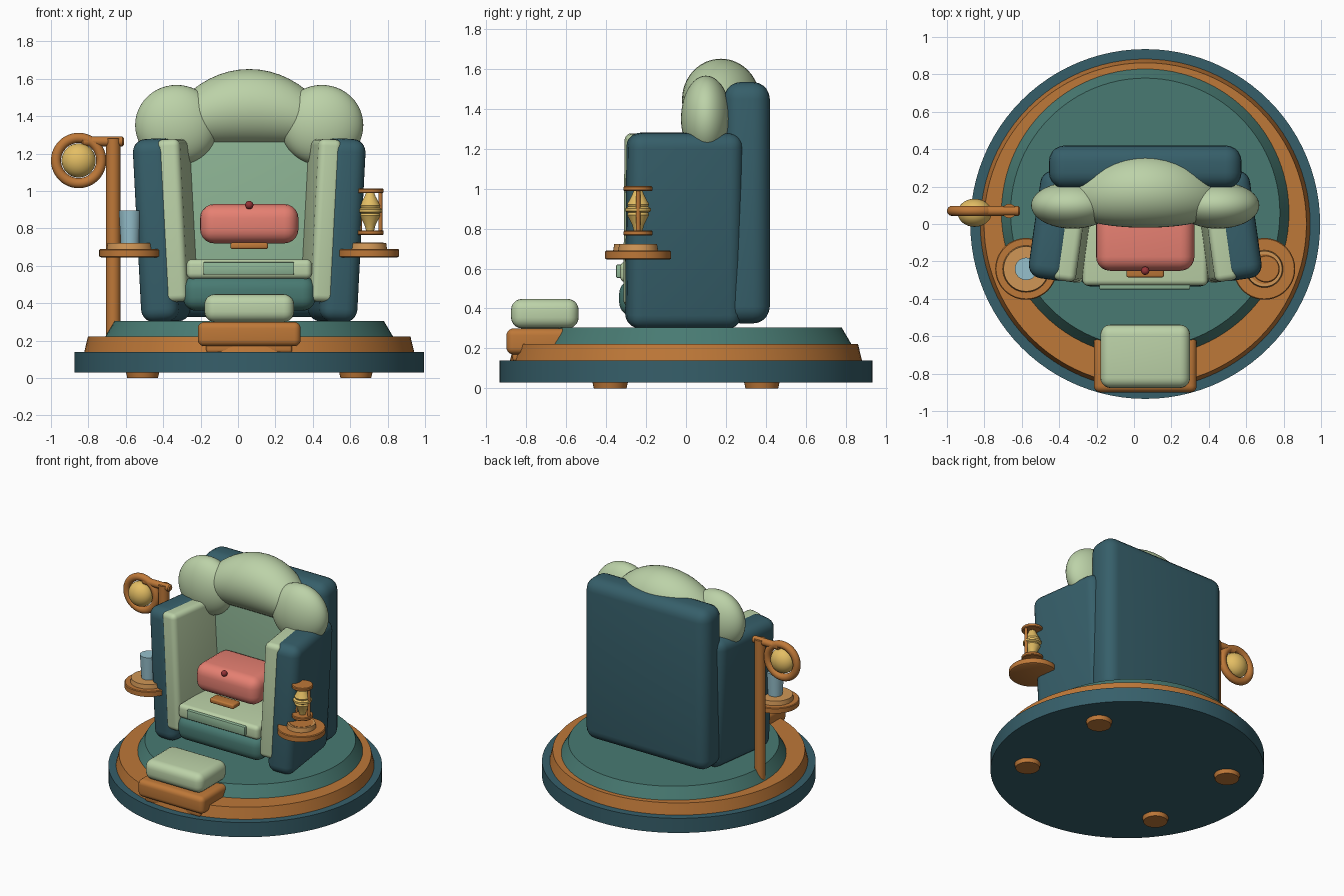
import bpy, bmesh, math
from mathutils import Matrix, Vector, Euler

if "Cube" in bpy.data.objects:
    bpy.data.objects.remove(bpy.data.objects["Cube"])

CX = 0.06  # mirror line of the chair


def mat(name, r, g, b):
    m = bpy.data.materials.new(name)
    lin = [((c / 255 + 0.055) / 1.055) ** 2.4 for c in (r, g, b)]
    m.diffuse_color = (*lin, 1)
    m.use_nodes = True
    m.node_tree.nodes["Principled BSDF"].inputs["Base Color"].default_value = m.diffuse_color
    return m


NAVY = mat("dark_teal", 54, 95, 106)
TEAL = mat("teal", 72, 122, 114)
WOOD = mat("wood", 190, 120, 56)
TAN = mat("light_wood", 208, 150, 86)
PALE = mat("pale_green", 188, 210, 168)
SAGE = mat("sage", 143, 182, 150)
CORAL = mat("coral", 230, 128, 114)
RED = mat("dark_red", 150, 52, 56)
GOLD = mat("gold", 228, 190, 100)
BLUE = mat("pale_blue", 150, 192, 204)


def finish(bm, name, material, loc=(0, 0, 0), rot=(0, 0, 0)):
    bmesh.ops.recalc_face_normals(bm, faces=bm.faces)
    me = bpy.data.meshes.new(name)
    bm.to_mesh(me)
    bm.free()
    ob = bpy.data.objects.new(name, me)
    bpy.context.collection.objects.link(ob)
    me.materials.append(material)
    ob.location, ob.rotation_euler = loc, rot
    bpy.ops.object.select_all(action='DESELECT')
    ob.select_set(True)
    bpy.context.view_layer.objects.active = ob
    bpy.ops.object.shade_smooth_by_angle(angle=math.radians(35))
    return ob


def box(name, material, loc, size, r, rot=(0, 0, 0), seg=5):
    bm = bmesh.new()
    bmesh.ops.create_cube(bm, size=1)
    bmesh.ops.scale(bm, vec=size, verts=bm.verts)
    bmesh.ops.bevel(bm, geom=bm.edges[:], offset=r, segments=seg, profile=0.5, affect='EDGES')
    return finish(bm, name, material, loc, rot)


def span(name, material, x, y, z, r, seg=5):
    lo, hi = Vector((x[0], y[0], z[0])), Vector((x[1], y[1], z[1]))
    return box(name, material, (lo + hi) / 2, hi - lo, r, seg=seg)


def lathe(name, material, loc, profile, n=64, rot=(0, 0, 0)):
    # profile of (radius, height) spun round z, capped at both ends
    bm = bmesh.new()
    rings = [[bm.verts.new((r * math.cos(2 * math.pi * i / n), r * math.sin(2 * math.pi * i / n), z))
              for i in range(n)] for r, z in profile]
    for a, b in zip(rings, rings[1:]):
        for i in range(n):
            bm.faces.new((a[i], a[(i + 1) % n], b[(i + 1) % n], b[i]))
    bm.faces.new(rings[0])
    bm.faces.new(rings[-1])
    return finish(bm, name, material, loc, rot)


def ellipsoid(name, material, loc, radii, drop=0, forward=0, rot=(0, 0, 0)):
    # optional bend: the ends sink and come forward
    bm = bmesh.new()
    bmesh.ops.create_uvsphere(bm, u_segments=48, v_segments=24, radius=1)
    bmesh.ops.rotate(bm, verts=bm.verts, matrix=Matrix.Rotation(math.pi / 2, 3, 'Y'))
    bmesh.ops.scale(bm, vec=radii, verts=bm.verts)
    for v in bm.verts:
        v.co.z -= drop * v.co.x ** 2
        v.co.y -= forward * v.co.x ** 2
    return finish(bm, name, material, loc, rot)


# round stepped base and feet
lathe("base_disc", NAVY, (CX, 0, 0), [(0.935, 0.03), (0.935, 0.14)], 96)
lathe("base_wood_ring", WOOD, (CX, 0, 0), [(0.882, 0.14), (0.862, 0.222)], 96)
lathe("platform", TEAL, (CX, 0.06, 0), [(0.77, 0.22), (0.72, 0.305)], 96)
for sx in (-1, 1):
    for sy in (-1, 1):
        lathe("base_foot", WOOD, (CX + sx * 0.57, sy * 0.38, 0), [(0.082, 0), (0.09, 0.035)], 32)

# chair shell: back and splayed arms with lining panels
span("chair_back", NAVY, (-0.455, 0.575), (0.19, 0.42), (0.325, 1.535), 0.085)
span("back_lining", SAGE, (-0.32, 0.44), (0.09, 0.27), (0.42, 1.4), 0.04)
yaw, tilt = math.radians(8), math.radians(3)
for s, side in ((-1, "left"), (1, "right")):
    rot = (0, s * tilt, s * yaw)
    box(side + "_arm", NAVY, (CX + s * 0.468, -0.01, 0.79), (0.205, 0.58, 0.98), 0.07, rot)
    box(side + "_arm_panel", PALE, (CX + s * 0.378, -0.04, 0.842), (0.125, 0.54, 0.87), 0.035, rot)
    ellipsoid(side + "_head_pillow", PALE, (CX + s * 0.388, 0.1, 1.352), (0.222, 0.125, 0.215))
ellipsoid("head_bolster", PALE, (CX, 0.175, 1.447), (0.43, 0.195, 0.205), 0.56, 0.23)

# seat with front strip
span("seat_base", TEAL, (-0.295, 0.415), (-0.335, 0.22), (0.36, 0.545), 0.07)
span("seat_cushion", PALE, (-0.275, 0.395), (-0.33, 0.2), (0.53, 0.635), 0.03)
span("seat_front_strip", SAGE, (-0.185, 0.30), (-0.35, -0.3), (0.553, 0.62), 0.006, 2)

# coral cushion with button and wooden tab
span("coral_cushion", CORAL, (-0.203, 0.323), (-0.25, 0.12), (0.72, 0.93), 0.075)
ellipsoid("cushion_button", RED, (CX, -0.25, 0.925), (0.022, 0.022, 0.022))
span("cushion_tab", WOOD, (-0.04, 0.16), (-0.285, -0.2), (0.69, 0.724), 0.01, 3)

# footstool
span("footstool_plinth", WOOD, (-0.17, 0.29), (-0.87, -0.6), (0.135, 0.2), 0.015, 3)
span("footstool_base", WOOD, (-0.215, 0.335), (-0.9, -0.54), (0.17, 0.3), 0.035)
span("footstool_cushion", PALE, (-0.18, 0.3), (-0.877, -0.538), (0.3, 0.448), 0.055)

# side tables
for s, side in ((-1, "left"), (1, "right")):
    p = (CX + s * 0.637, -0.24, 0)
    lathe(side + "_table", WOOD, p, [(0.155, 0.645), (0.165, 0.65), (0.165, 0.685), (0.16, 0.69)])
    lathe(side + "_table_coaster", TAN, p, [(0.125 if s < 0 else 0.1, 0.69), (0.12 if s < 0 else 0.095, 0.722)])
    if s > 0:
        lathe("coaster_inlay", WOOD, p, [(0.08, 0.71), (0.08, 0.724)])

# drinking cup on the left table
lathe("cup", BLUE, (CX - 0.637, -0.24, 0), [(0.05, 0.722), (0.06, 0.895)], 32)

# hourglass on the right table
hg = (0.706, -0.24, 0)
for z in (0.765, 0.988):
    lathe("hourglass_plate", WOOD, hg, [(0.068, z), (0.073, z + 0.005), (0.073, z + 0.02), (0.068, z + 0.025)], 48)
for s in (-1, 1):
    lathe("hourglass_post", WOOD, (hg[0] + s * 0.055, hg[1], 0), [(0.011, 0.78), (0.011, 1.0)], 16)
lathe("hourglass_bulb", GOLD, hg, [(0.022, 0.79), (0.03, 0.82), (0.055, 0.868), (0.05, 0.88), (0.064, 0.888),
      (0.064, 0.902), (0.05, 0.91), (0.055, 0.922), (0.03, 0.97), (0.022, 0.99)], 32)

# standing lamp: post, arm, ring and globe
LY = 0.07
lathe("lamp_post", WOOD, (-0.667, LY, 0), [(0.038, 0.2), (0.038, 1.28)], 32)
lathe("lamp_arm", WOOD, (-0.61, LY, 1.265), [(0.018, 0), (0.026, 0.008), (0.026, 0.22), (0.018, 0.228)], 32,
      (0, -math.pi / 2, 0))
bpy.ops.mesh.primitive_torus_add(major_segments=64, minor_segments=16, major_radius=0.121, minor_radius=0.027,
                                 location=(-0.852, LY, 1.163), rotation=(math.pi / 2, 0, 0))
ring = bpy.context.object
ring.name = "lamp_ring"
ring.data.materials.append(WOOD)
bpy.ops.object.shade_smooth_by_angle(angle=math.radians(60))
ellipsoid("lamp_globe", GOLD, (-0.852, 0.06, 1.163), (0.091, 0.075, 0.091))
